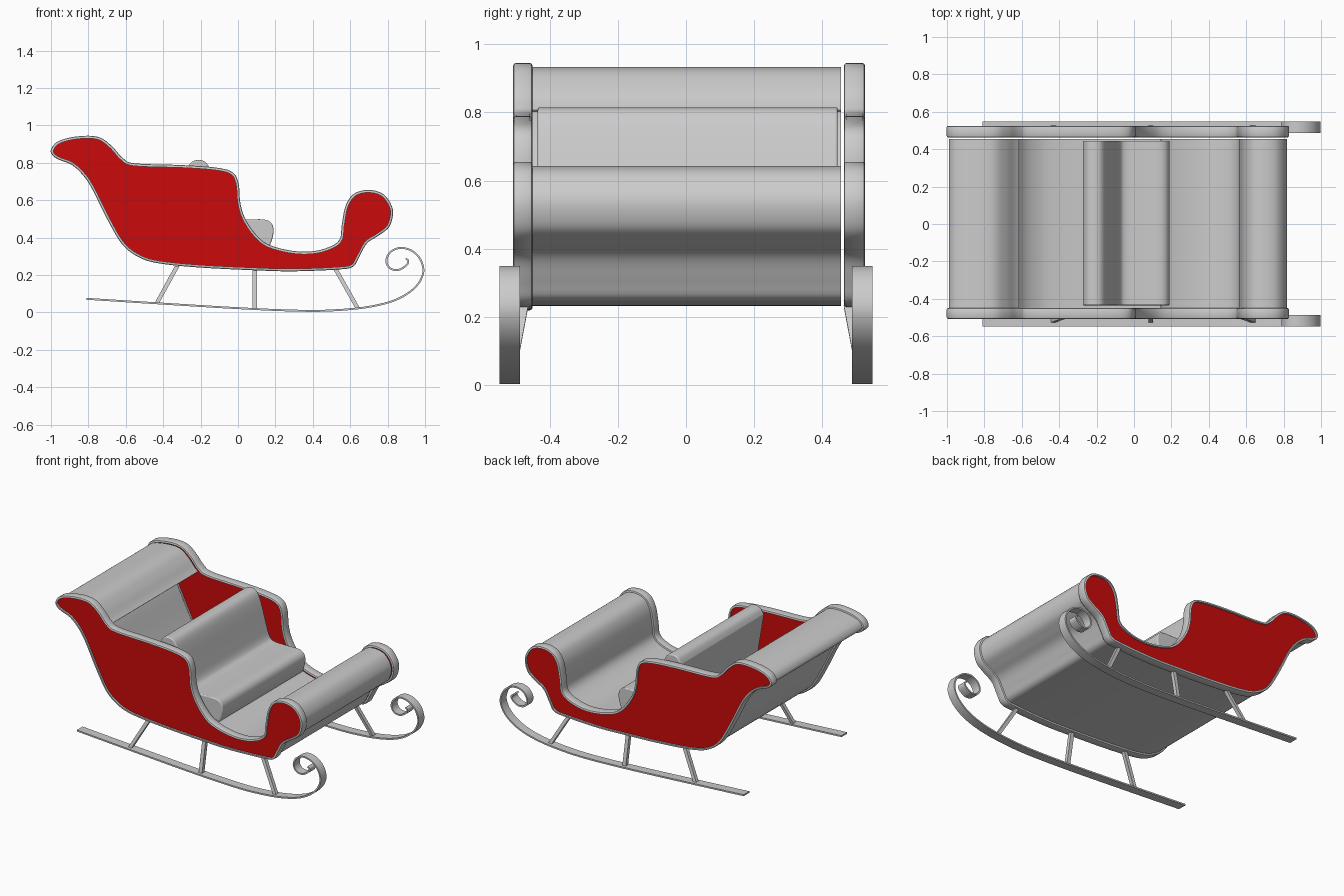
import bpy, bmesh
from mathutils import Vector
from math import radians

if "Cube" in bpy.data.objects:
    bpy.data.objects.remove(bpy.data.objects["Cube"])


def spline(ctrl, n=6, cyclic=False):
    """Catmull-Rom curve through the (x, z) control points."""
    P = [Vector(p) for p in ctrl]
    m, out = len(P), []
    get = (lambda i: P[i % m]) if cyclic else (lambda i: P[max(0, min(m - 1, i))])
    for i in range(m if cyclic else m - 1):
        a, b, c, d = (get(i + k) for k in (-1, 0, 1, 2))
        for k in range(n):
            t = k / n
            out.append(0.5 * (2 * b + (c - a) * t + (2 * a - 5 * b + 4 * c - d) * t * t
                              + (3 * b - a - 3 * c + d) * t ** 3))
    return out if cyclic else out + [P[-1]]


def offset(pts, dist, cyclic=False):
    """Shift a curve to the right of its direction of travel."""
    m, out = len(pts), []
    for i, p in enumerate(pts):
        if cyclic:
            t = pts[(i + 1) % m] - pts[i - 1]
        else:
            t = pts[min(i + 1, m - 1)] - pts[max(i - 1, 0)]
        t.normalize()
        out.append(p + dist * Vector((t.y, -t.x)))
    return out


def finish(name, bm, mat=None):
    bmesh.ops.recalc_face_normals(bm, faces=bm.faces)
    me = bpy.data.meshes.new(name)
    bm.to_mesh(me)
    bm.free()
    ob = bpy.data.objects.new(name, me)
    bpy.context.collection.objects.link(ob)
    if mat:
        me.materials.append(mat)
    bpy.ops.object.select_all(action='DESELECT')
    ob.select_set(True)
    bpy.context.view_layer.objects.active = ob
    bpy.ops.object.shade_smooth_by_angle(angle=radians(35))
    return ob


def strip(name, pts, y0, y1, thick, cyclic=False, bev=0.0):
    """Sweep a flat band along a curve, optionally with rounded outer edges."""
    if bev:
        sec = [(y0, thick), (y0, bev), (y0 + bev * 0.3, bev * 0.3), (y0 + bev, 0),
               (y1 - bev, 0), (y1 - bev * 0.3, bev * 0.3), (y1, bev), (y1, thick)]
    else:
        sec = [(y0, thick), (y0, 0), (y1, 0), (y1, thick)]
    bm = bmesh.new()
    cols = [[bm.verts.new((p.x, y, p.y)) for p in offset(pts, d, cyclic)] for y, d in sec]
    m, s = len(pts), len(sec)
    for i in range(m if cyclic else m - 1):
        j = (i + 1) % m
        for k in range(s):
            l = (k + 1) % s
            bm.faces.new((cols[k][i], cols[k][j], cols[l][j], cols[l][i]))
    if not cyclic:
        bm.faces.new([c[0] for c in cols])
        bm.faces.new([c[-1] for c in cols])
    return finish(name, bm)


def prism(name, pts, y0, y1, mat=None, bev=0.0):
    """Extrude a closed (x, z) outline along y."""
    bm = bmesh.new()
    f = bm.faces.new([bm.verts.new((p.x, y0, p.y)) for p in pts])
    r = bmesh.ops.extrude_face_region(bm, geom=[f])
    bmesh.ops.translate(bm, vec=(0, y1 - y0, 0),
                        verts=[v for v in r['geom'] if isinstance(v, bmesh.types.BMVert)])
    ob = finish(name, bm, mat)
    if bev:
        mod = ob.modifiers.new("round_ends", 'BEVEL')
        mod.width, mod.segments = bev, 3
    return ob


def strut(name, a, b, half):
    """Square bar between two points, level at both ends."""
    bm = bmesh.new()
    rings = [[bm.verts.new(Vector(p) + Vector((sx * half, sy * half, 0)))
              for sx, sy in ((-1, -1), (1, -1), (1, 1), (-1, 1))] for p in (a, b)]
    for k in range(4):
        l = (k + 1) % 4
        bm.faces.new((rings[0][k], rings[0][l], rings[1][l], rings[1][k]))
    for r in rings:
        bm.faces.new(r)
    return finish(name, bm)


red = bpy.data.materials.new("red_paint")
red.diffuse_color = (0.6, 0.003, 0.003, 1)
red.use_nodes = True
red.node_tree.nodes["Principled BSDF"].inputs["Base Color"].default_value = red.diffuse_color

# Side outline, clockwise from the tip of the back roll
OUT = [(-1.0, .87), (-.97, .91), (-.9, .935), (-.8, .945), (-.73, .932), (-.67, .885),
       (-.615, .825), (-.55, .797), (-.3, .788), (-.12, .775), (-.03, .75), (.003, .69),
       (.012, .59), (.035, .51), (.085, .43), (.15, .37), (.25, .337), (.36, .325),
       (.46, .34), (.54, .385), (.555, .47), (.575, .57), (.62, .635), (.70, .655),
       (.78, .63), (.828, .55), (.81, .46), (.75, .41), (.69, .37), (.65, .30),
       (.615, .245), (.54, .23), (.3, .22), (.1, .225), (-.2, .24), (-.42, .262),
       (-.53, .295), (-.62, .365), (-.70, .50), (-.78, .66), (-.83, .735), (-.89, .79),
       (-.96, .818), (-.993, .842)]
N = 5
outline = spline(OUT, N, cyclic=True)

# Body shell: floor, front roll, underside, back and back roll in one sheet
inner = offset(outline, 0.012, cyclic=True)
strip("body_shell", inner[15 * N:] + inner[:6 * N + 2], -0.45, 0.455, 0.008)

# Seat with upright back and cushion
seat = spline([(-.275, .765), (-.25, .803), (-.21, .815), (-.17, .80), (-.14, .74), (-.10, .60),
               (-.075, .525), (-.04, .50), (.05, .497), (.14, .497), (.18, .475), (.19, .43),
               (.175, .37), (.15, .33)], 5) + [Vector((-.2, .33))]
prism("seat", seat, -0.435, 0.445, bev=0.008)

# Runner path ending in a curl
RUN = [(-.81, .068), (-.4, .042), (0, .018), (.3, .005), (.5, .006), (.7, .025), (.85, .065),
       (.95, .13), (.995, .21), (.98, .285), (.93, .335), (.865, .35), (.81, .325), (.788, .275),
       (.81, .232), (.86, .223), (.905, .25), (.915, .277), (.9, .293)]
runner = spline(RUN, 6)

# Both sides: red panel, rim, runner and struts
for side, s, (y0, y1) in (("right", -1, (-0.507, -0.45)), ("left", 1, (0.463, 0.525))):
    strip(side + "_rim", outline, y0, y1, 0.014, cyclic=True, bev=0.008)
    prism(side + "_panel", offset(outline, 0.01, cyclic=True), y0 + 0.012, y1 - 0.012, red)
    ya, yb = sorted((s * 0.487, s * 0.547))
    strip(side + "_runner", runner, ya, yb, -0.010)
    for name, xt, zt, xb, zb in (("rear", -.325, .248, -.435, .048),
                                 ("middle", .09, .23, .09, .018),
                                 ("front", .52, .235, .64, .022)):
        strut(f"{side}_{name}_strut", (xt, s * 0.475, zt), (xb, s * 0.515, zb), 0.0125)
